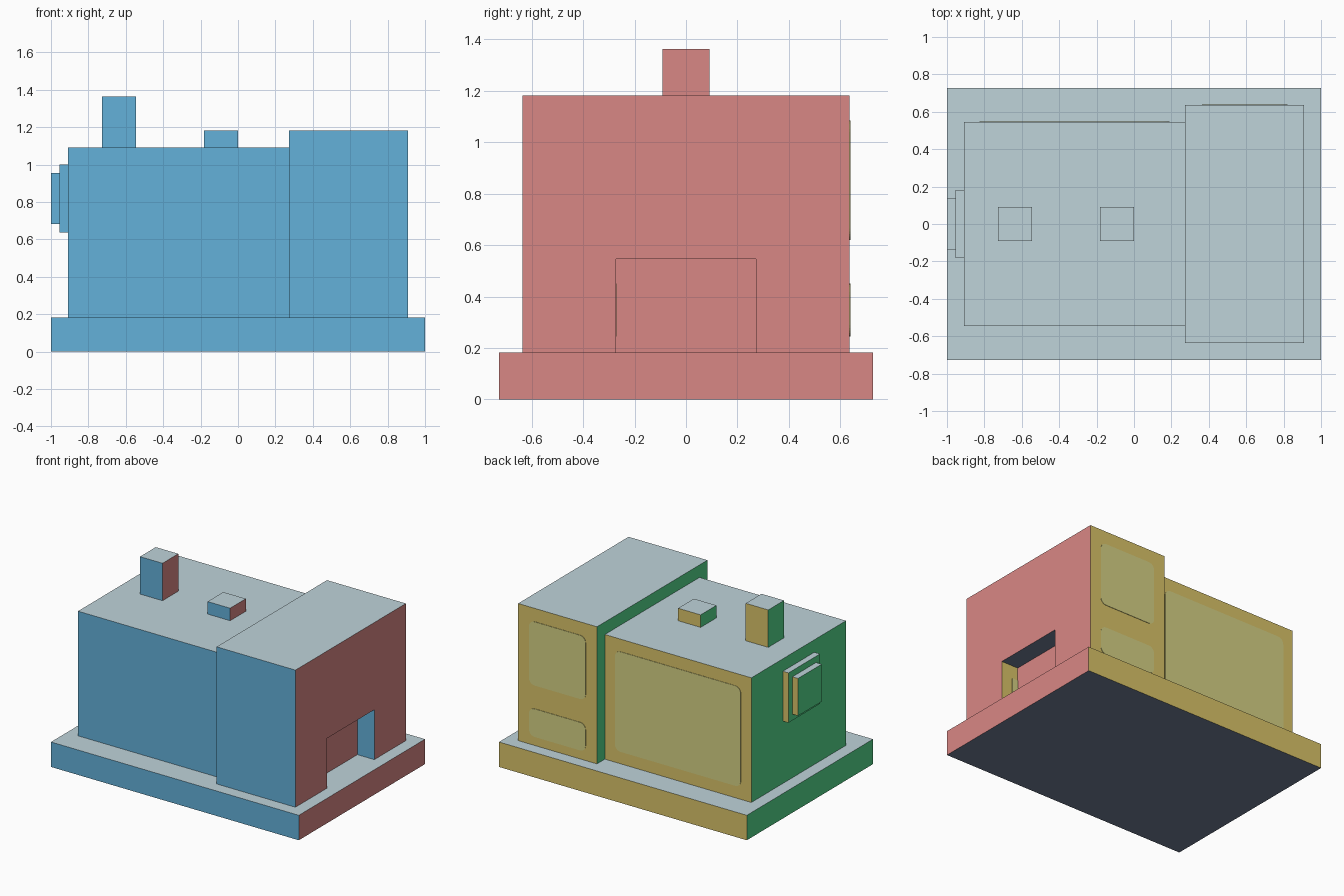
import bpy
import bmesh
import math

cube = bpy.data.objects.get("Cube")
if cube:
    bpy.data.objects.remove(cube, do_unlink=True)

U = 1 / 11  # module all the parts are sized by


def linear(c):
    c /= 255
    return c / 12.92 if c <= 0.04045 else ((c + 0.055) / 1.055) ** 2.4


def material(name, rgb):
    mat = bpy.data.materials.new(name)
    col = [linear(c) for c in rgb] + [1.0]
    mat.use_nodes = True
    mat.diffuse_color = col
    mat.node_tree.nodes["Principled BSDF"].inputs["Base Color"].default_value = col
    return mat


# One colour for each direction a face looks in
SIDES = [
    material("red_left_side", (217, 135, 133)),     # +x
    material("green_right_side", (84, 217, 140)),   # -x
    material("ochre_back", (217, 196, 105)),        # +y
    material("blue_front", (99, 177, 218)),         # -y
    material("pale_grey_top", (191, 211, 218)),     # +z
    material("slate_underside", (112, 125, 150)),   # -z
]
PANEL = material("pale_olive_panel", (213, 209, 132))


def add_object(name, bm):
    bmesh.ops.recalc_face_normals(bm, faces=bm.faces[:])
    mesh = bpy.data.meshes.new(name)
    bm.to_mesh(mesh)
    bm.free()
    obj = bpy.data.objects.new(name, mesh)
    bpy.context.collection.objects.link(obj)
    return obj


def paint_by_direction(obj):
    obj.data.materials.clear()
    for mat in SIDES:
        obj.data.materials.append(mat)
    for poly in obj.data.polygons:
        axis = max(range(3), key=lambda i: abs(poly.normal[i]))
        poly.material_index = axis * 2 + (poly.normal[axis] < 0)


def box(name, x, half_y, z):
    """Box centred on y = 0, sized in modules: x and z ranges, half width."""
    bm = bmesh.new()
    bmesh.ops.create_cube(bm, size=1)
    for v in bm.verts:
        v.co = (x[v.co.x > 0] * U, math.copysign(half_y * U, v.co.y), z[v.co.z > 0] * U)
    obj = add_object(name, bm)
    paint_by_direction(obj)
    return obj


def panel(name, x, z, y, radius, thick=0.004):
    """Thin rounded plate on a wall facing the back."""
    bm = bmesh.new()
    corners = [(x[1], z[1], -1, -1), (x[0], z[1], 1, -1), (x[0], z[0], 1, 1), (x[1], z[0], -1, 1)]
    verts = []
    for i, (cx, cz, sx, sz) in enumerate(corners):
        steps = 6 if radius else 0
        for k in range(steps + 1):
            a = math.radians(90 * i + 90 * k / max(steps, 1))
            px = cx + radius * (sx + math.cos(a))
            pz = cz + radius * (sz + math.sin(a))
            verts.append(bm.verts.new((px, y - 0.001, pz)))
    face = bm.faces.new(verts)
    new = bmesh.ops.extrude_face_region(bm, geom=[face])["geom"]
    for v in new:
        if isinstance(v, bmesh.types.BMVert):
            v.co.y += thick
    obj = add_object(name, bm)
    obj.data.materials.append(PANEL)


# Main masses
box("base_slab", (-11, 11), 8, (0, 2))
box("long_body", (-10, 3), 6, (2, 12))
cab = box("rear_cab", (3, 10), 7, (2, 13))

# Doorway recess in the end of the cab
cutter = box("doorway_cutter", (8.5, 11), 3, (1, 6))
cutter.hide_render = True
cut = cab.modifiers.new("doorway", "BOOLEAN")
cut.operation = "DIFFERENCE"
cut.solver = "EXACT"
cut.object = cutter
bpy.context.view_layer.objects.active = cab
bpy.ops.object.modifier_apply(modifier=cut.name)
bpy.data.objects.remove(cutter, do_unlink=True)
paint_by_direction(cab)

# Roof details
box("chimney", (-8, -6), 1, (12, 15))
box("roof_hatch", (-2, 0), 1, (12, 13))

# Stepped plate on the narrow end
box("end_plate_outer", (-10.5, -10), 2, (7, 11))
box("end_plate_inner", (-11, -10.5), 1.5, (7.5, 10.5))

# Painted panels on the back walls
panel("body_back_panel", (-0.825, 0.19), (0.27, 1.0), 6 * U, 0.045)
panel("cab_upper_panel", (0.363, 0.82), (0.62, 1.085), 7 * U, 0.045)
panel("cab_lower_panel", (0.363, 0.82), (0.245, 0.45), 7 * U, 0.045)
panel("doorway_side_panel", (8.5 * U, 0.82), (0.245, 0.45), -3 * U, 0)
